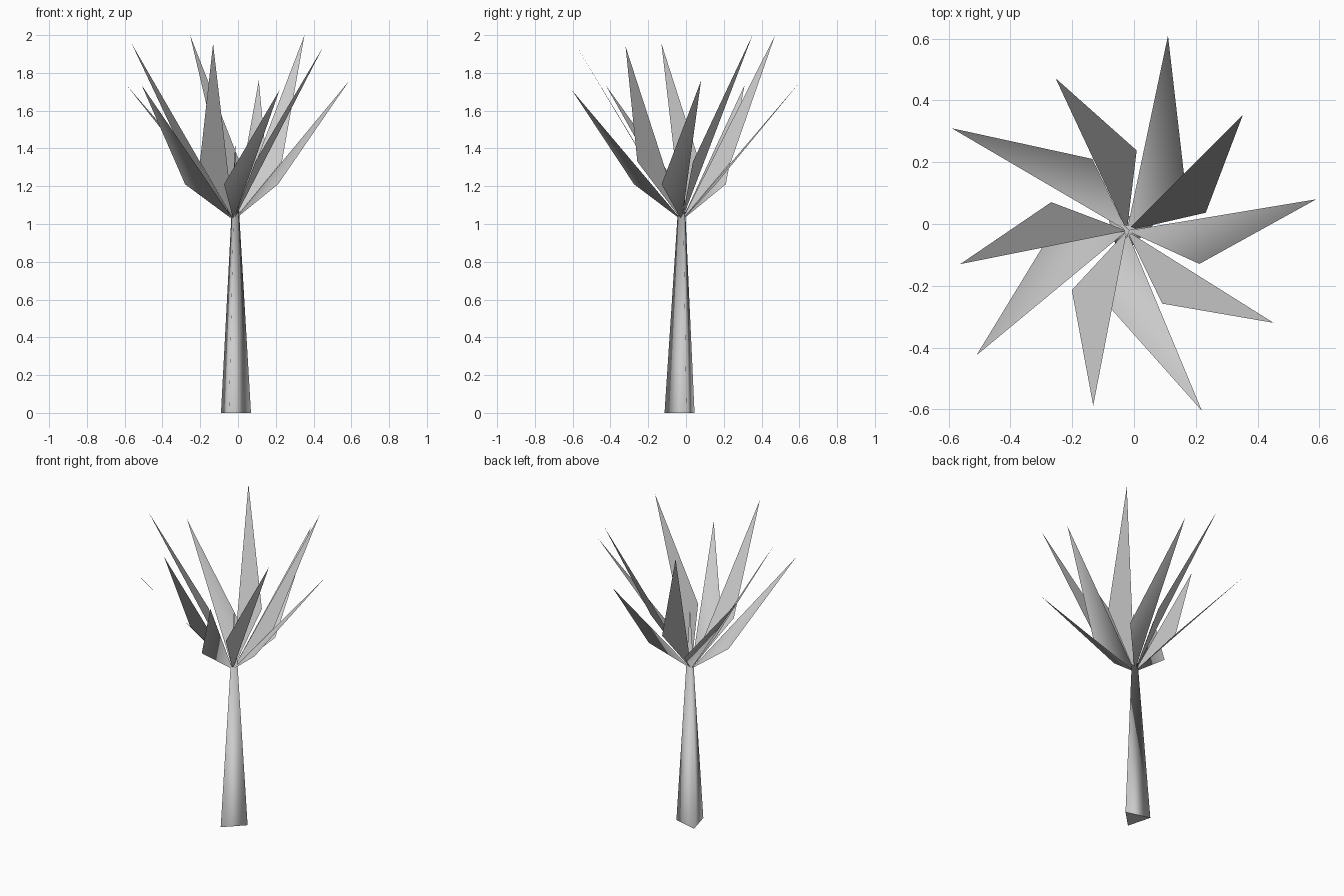
import bpy, bmesh
from math import radians, atan2, cos, sin
from mathutils import Vector

if "Cube" in bpy.data.objects:
    bpy.data.objects.remove(bpy.data.objects["Cube"])

CX, CY = -0.023, -0.022   # axis of the plant


def make_object(name, bm, smooth):
    me = bpy.data.meshes.new(name)
    for f in bm.faces:
        f.smooth = smooth
    bm.to_mesh(me)
    bm.free()
    ob = bpy.data.objects.new(name, me)
    bpy.context.collection.objects.link(ob)
    return ob


# Trunk: three-sided spike, its point hidden among the leaves
bm = bmesh.new()
ring = [bm.verts.new((CX + 0.095 * cos(radians(a)), CY + 0.095 * sin(radians(a)), 0))
        for a in (15, 135, 255)]
apex = bm.verts.new((-0.015, -0.02, 1.42))
for i in range(3):
    bm.faces.new((ring[i], ring[(i + 1) % 3], apex))
base = bm.faces.new(ring[::-1])
make_object("trunk", bm, True)
bpy.data.objects["trunk"].data.polygons[3].use_smooth = False


# Leaf ring: triangular blades, each with its wide corner clockwise of the tip
def leaf_ring(name, tips, corner_r, corner_z, offset, smooth):
    bm = bmesh.new()
    root = bm.verts.new((CX, CY, 1.02))
    for tip in tips:
        a = atan2(tip[1] - CY, tip[0] - CX) - radians(offset)
        corner = bm.verts.new((CX + corner_r * cos(a), CY + corner_r * sin(a), corner_z))
        bm.faces.new((root, corner, bm.verts.new(tip)))
    make_object(name, bm, smooth)


leaf_ring("outer_leaves",
          [(0.59, 0.08, 1.76), (0.11, 0.61, 1.76), (-0.59, 0.31, 1.735),
           (-0.51, -0.425, 1.735), (0.22, -0.605, 1.71)],
          0.258, 1.21, 34, True)
leaf_ring("inner_leaves",
          [(0.352, 0.352, 2.0), (-0.254, 0.472, 2.0), (-0.563, -0.13, 1.955),
           (-0.132, -0.588, 1.955), (0.452, -0.32, 1.94)],
          0.262, 1.33, 32, False)
